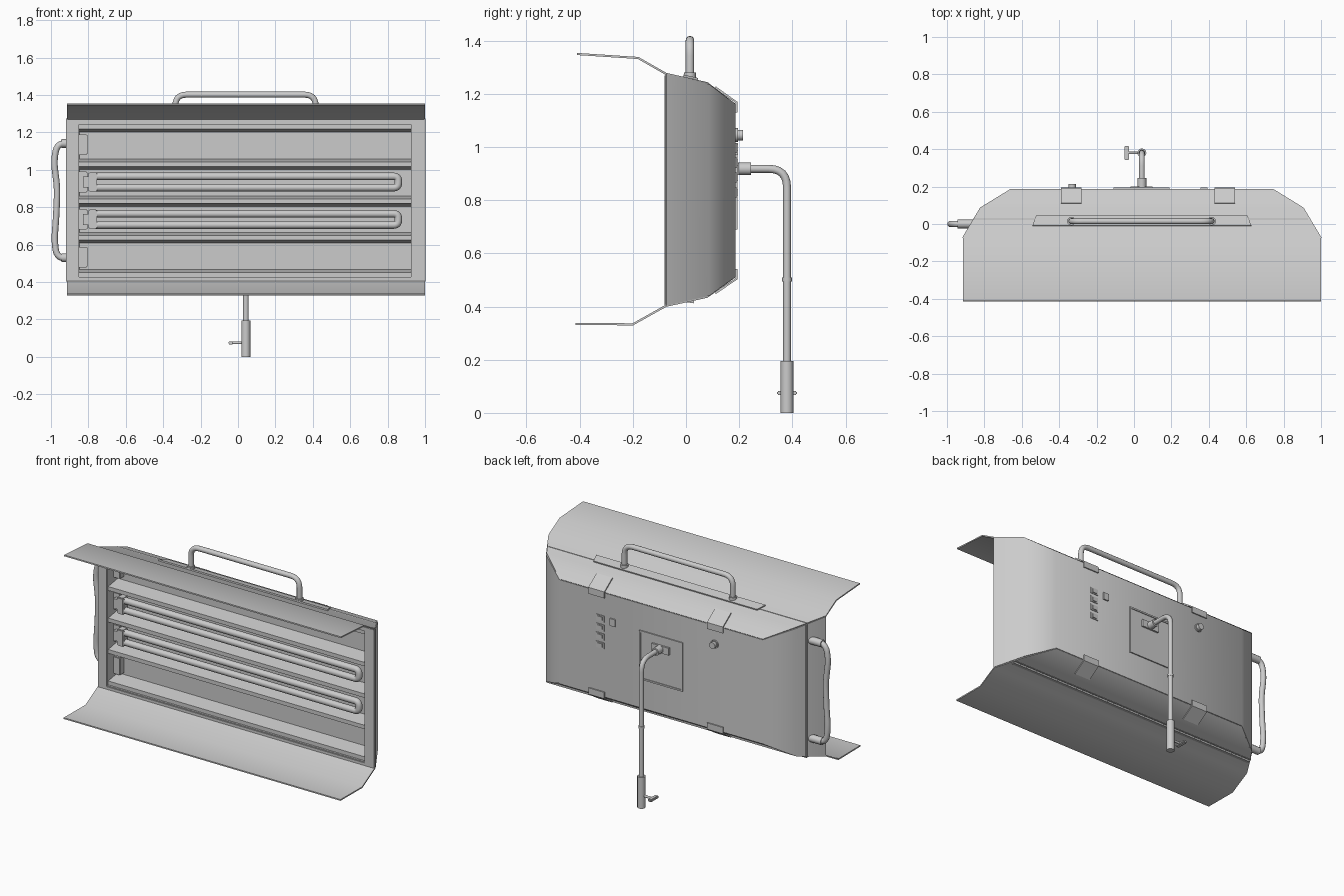
import bpy, bmesh, math
from mathutils import Vector

if "Cube" in bpy.data.objects:
    bpy.data.objects.remove(bpy.data.objects["Cube"], do_unlink=True)

grey = bpy.data.materials.new("painted_grey")
grey.use_nodes = True
grey.diffuse_color = (0.6, 0.6, 0.6, 1)
grey.node_tree.nodes["Principled BSDF"].inputs["Base Color"].default_value = (0.6, 0.6, 0.6, 1)

CX = 0.042          # centre line of the housing
SHEET = 0.008       # sheet metal thickness
PLAN = [(0.957, -0.075), (0.862, 0.085), (0.702, 0.183)]   # half width, depth
TOP = [(-0.41, 1.35), (-0.18, 1.335), (-0.075, 1.275), (0.08, 1.24), (0.183, 1.16)]
BOTTOM = [(-0.415, 0.335), (-0.2, 0.333), (-0.075, 0.403), (0.08, 0.437), (0.183, 0.512)]


def finish(name, mesh, angle=40):
    mesh.materials.clear()
    mesh.materials.append(grey)
    mesh.polygons.foreach_set("use_smooth", [True] * len(mesh.polygons))
    mesh.set_sharp_from_angle(angle=math.radians(angle))
    obj = bpy.data.objects.new(name, mesh)
    bpy.context.collection.objects.link(obj)
    return obj


def bake(name, source, angle=40):
    """Turn an object with modifiers or a curve into a plain mesh part."""
    bpy.context.collection.objects.link(source)
    graph = bpy.context.evaluated_depsgraph_get()
    mesh = bpy.data.meshes.new_from_object(source.evaluated_get(graph))
    bpy.data.objects.remove(source, do_unlink=True)
    return finish(name, mesh, angle)


def box(name, x, y, z, bevel=0):
    bm = bmesh.new()
    bmesh.ops.create_cube(bm, size=1)
    for v in bm.verts:
        for i, (lo, hi) in enumerate((x, y, z)):
            v.co[i] = (lo + hi) / 2 + v.co[i] * (hi - lo)
    if bevel:
        bmesh.ops.bevel(bm, geom=bm.edges[:], offset=bevel, segments=2, affect='EDGES')
    mesh = bpy.data.meshes.new(name)
    bm.to_mesh(mesh)
    bm.free()
    return finish(name, mesh, 30)


def sheet(name, rows, offset=0):
    """Skin a list of equal-length point rows and give it thickness."""
    n = len(rows[0])
    verts = [p for row in rows for p in row]
    faces = [(i * n + j, i * n + j + 1, (i + 1) * n + j + 1, (i + 1) * n + j)
             for i in range(len(rows) - 1) for j in range(n - 1)]
    mesh = bpy.data.meshes.new(name)
    mesh.from_pydata(verts, [], faces)
    source = bpy.data.objects.new(name, mesh)
    mod = source.modifiers.new("thickness", 'SOLIDIFY')
    mod.thickness, mod.offset = SHEET, offset
    return bake(name, source)


def tube(name, points, radius, fillet=0.0, sides=4):
    """Round tube along a path whose corners are rounded."""
    pts = [Vector(p) for p in points]
    path = [pts[0]]
    for a, b, c in zip(pts, pts[1:], pts[2:]):
        r = min(fillet, (a - b).length * 0.5, (c - b).length * 0.5)
        p, q = b + (a - b).normalized() * r, b + (c - b).normalized() * r
        for k in range(7):
            t = k / 6
            path.append(p * (1 - t) ** 2 + b * 2 * t * (1 - t) + q * t * t)
    path.append(pts[-1])
    curve = bpy.data.curves.new(name, 'CURVE')
    curve.dimensions = '3D'
    curve.bevel_depth, curve.bevel_resolution = radius, sides
    curve.use_fill_caps = True
    spline = curve.splines.new('POLY')
    spline.points.add(len(path) - 1)
    for sp, p in zip(spline.points, path):
        sp.co = (*p, 1)
    return bake(name, bpy.data.objects.new(name, curve), 50)


def lerp(y, table):
    for (y0, v0), (y1, v1) in zip(table, table[1:]):
        if y <= y1:
            return v0 + (v1 - v0) * (y - y0) / (y1 - y0)
    return table[-1][1]


def half_width(y):
    return lerp(max(y, PLAN[0][1]), [(d, w) for w, d in PLAN])


# Bent top and bottom covers with front flaps
for name, prof in (("top_cover", TOP), ("bottom_cover", BOTTOM)):
    sheet(name, [[(CX - half_width(y), y, z), (CX + half_width(y), y, z)] for y, z in prof])

# Wrapped side and back wall
plan = [(CX - w, y) for w, y in PLAN] + [(CX + w, y) for w, y in reversed(PLAN)]
sheet("housing_wall", [[(x, y, lerp(y, BOTTOM)), (x, y, lerp(y, TOP))] for x, y in plan])

# Front rim and reflector tray
L, R, LOW, HIGH = -0.855, 0.93, 0.422, 1.247
rim, back = (-0.08, -0.072), 0.03
box("rim_left", (CX - 0.955, L), rim, (0.405, 1.27))
box("rim_right", (R, CX + 0.955), rim, (0.405, 1.27))
box("rim_bottom", (L, R), rim, (0.405, LOW))
box("rim_top", (L, R), rim, (HIGH, 1.27))
box("tray_back", (L, R), (back, back + SHEET), (LOW, HIGH))
for name, x in (("tray_left", L), ("tray_right", R)):
    box(name, (x - 0.004, x + 0.004), (-0.075, back), (LOW, HIGH))
for name, z in (("tray_bottom", LOW), ("tray_top", HIGH)):
    box(name, (L, R), (-0.075, back), (z - 0.004, z + 0.004))

# Reflector ridges between the bays
for i, z in enumerate((0.44, 0.637, 0.833, 1.03, 1.23)):
    prof = [(back, z - 0.02), (-0.06, z - 0.007), (-0.06, z + 0.007), (back, z + 0.02)]
    sheet(f"reflector_ridge_{i + 1}", [[(L, y, h), (R, y, h)] for y, h in prof], 1)

# Lamp sockets in every bay, twin lamps in the two middle bays
for i, z in enumerate((0.533, 0.735, 0.935, 1.135)):
    box(f"lamp_socket_{i + 1}", (L, -0.805), (-0.015, back), (z - 0.055, z + 0.055), 0.004)
    if i in (1, 2):
        y = -0.03
        box(f"lamp_base_{i}", (-0.8, -0.755), (y - 0.025, y + 0.025), (z - 0.052, z + 0.052), 0.005)
        box(f"lamp_plug_{i}", (-0.83, -0.8), (y - 0.015, y + 0.02), (z - 0.03, z + 0.03))
        tube(f"lamp_tube_{i}", [(-0.76, y, z - 0.03), (0.857, y, z - 0.03),
                                (0.857, y, z + 0.03), (-0.76, y, z + 0.03)], 0.02, 0.025)

# Carry handle on a strip fixed to the top cover
sheet("top_handle_strip", [[(CX - w, y, lerp(y, TOP) + 0.008), (CX + w, y, lerp(y, TOP) + 0.008)]
                           for y, w in ((-0.01, 0.585), (0.045, 0.565))])
tube("top_handle", [(-0.335, 0.015, 1.255), (-0.335, 0.015, 1.402),
                    (0.415, 0.015, 1.402), (0.415, 0.015, 1.255)], 0.016, 0.06)
for i, x in enumerate((-0.335, 0.415)):
    tube(f"top_handle_foot_{i + 1}", [(x, 0.015, 1.25), (x, 0.015, 1.28)], 0.023)

# Wavy side handle with thick end sleeves
tube("side_handle", [(-0.87, 0, 1.14), (-0.965, 0, 1.145), (-0.985, 0, 1.05), (-0.966, 0, 0.9),
                     (-0.972, 0, 0.75), (-0.982, 0, 0.62), (-0.967, 0, 0.525), (-0.87, 0, 0.53)],
     0.017, 0.05)
for i, z in enumerate((0.53, 1.141)):
    tube(f"side_handle_sleeve_{i + 1}", [(-0.945, 0, z), (-0.86, 0, z)], 0.023)

# Clips folded over the rear edges of both covers
for side, prof, s in (("top", TOP, 1), ("bottom", BOTTOM, -1)):
    for i, x in enumerate((-0.335, 0.485)):
        z1 = prof[-1][1]
        path = [(0.11, lerp(0.11, prof) + s * 0.008), (0.19, z1 + s * 0.008), (0.19, z1 - s * 0.03)]
        sheet(f"{side}_clip_{i + 1}", [[(x - 0.055, y, z), (x + 0.055, y, z)] for y, z in path])

# Rear switches and dial
for i in range(4):
    z = 0.997 - i * 0.056
    box(f"switch_frame_{i + 1}", (0.432, 0.488), (0.18, 0.191), (z - 0.019, z + 0.019))
    box(f"switch_{i + 1}", (0.445, 0.475), (0.185, 0.196), (z - 0.012, z + 0.012))
box("power_switch", (0.355, 0.392), (0.18, 0.195), (0.97, 1.015))
tube("dial", [(-0.33, 0.18, 1.045), (-0.33, 0.214, 1.045)], 0.02)
tube("dial_collar", [(-0.33, 0.18, 1.045), (-0.33, 0.195, 1.045)], 0.026)

# Rear mounting plate with raised edge and pivot
for i, (x, z) in enumerate((((-0.11, 0.19), (0.69, 0.7)), ((-0.11, 0.19), (0.985, 0.995)),
                            ((-0.11, -0.1), (0.7, 0.985)), ((0.18, 0.19), (0.7, 0.985)))):
    box(f"mount_edge_{i + 1}", x, (0.18, 0.194), z)
box("mount_plate", (-0.1, 0.18), (0.18, 0.189), (0.7, 0.985))
box("pivot_bracket", (-0.02, 0.1), (0.185, 0.2), (0.895, 0.94))
tube("pivot_joint", [(CX, 0.195, 0.918), (CX, 0.245, 0.918)], 0.024)

# Bent support arm and stand socket
AY = 0.38
tube("support_arm", [(CX, 0.24, 0.918), (CX, AY, 0.918), (CX, AY, 0.15)], 0.015, 0.14)
tube("arm_collar", [(CX, AY, 0.495), (CX, AY, 0.51)], 0.018)
tube("stand_socket", [(CX, AY, 0), (CX, AY, 0.195)], 0.024)
tube("clamp_screw", [(CX, AY, 0.075), (-0.04, AY, 0.075)], 0.007)
box("clamp_grip", (-0.052, -0.026), (AY - 0.038, AY + 0.038), (0.067, 0.083), 0.004)
